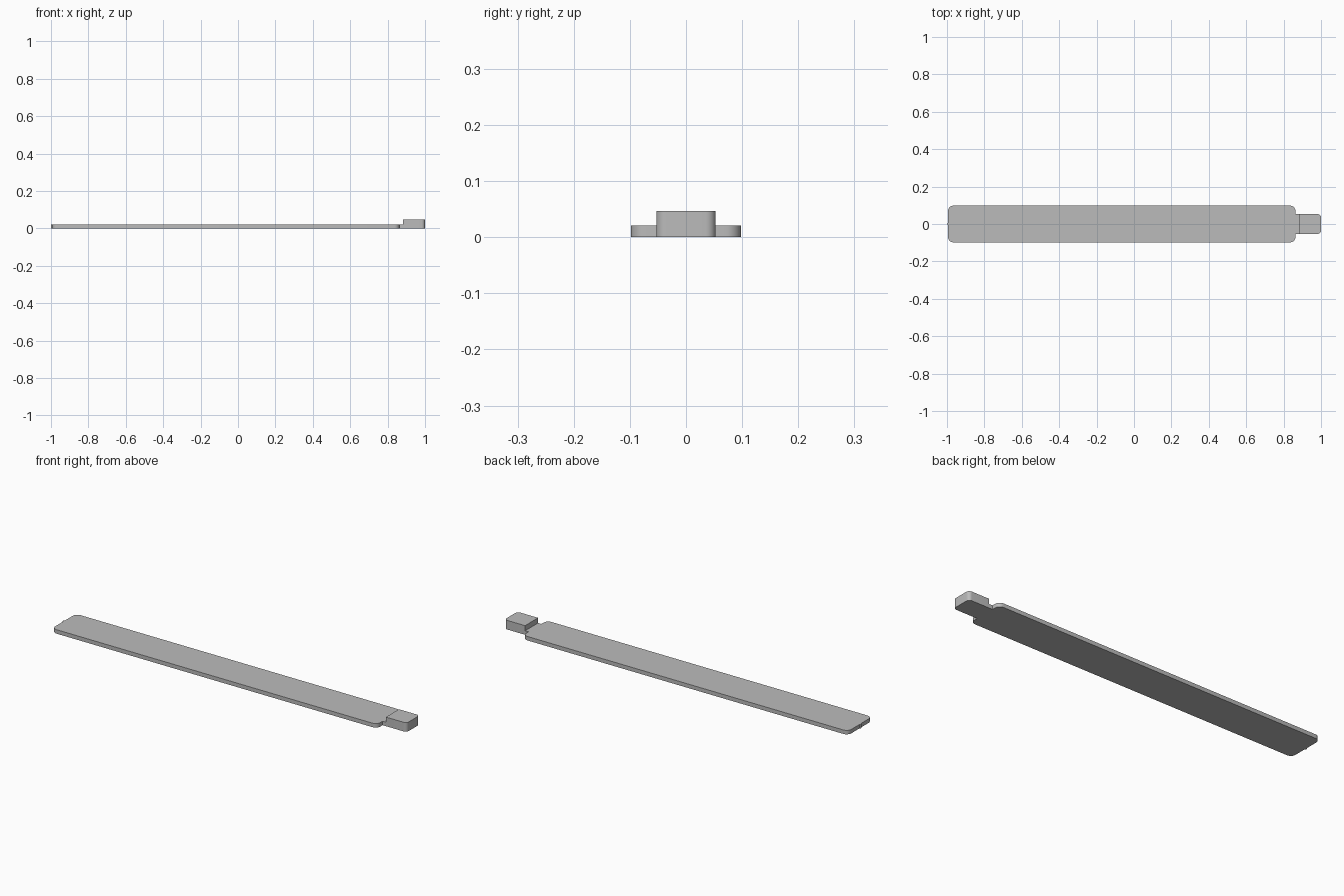
import bpy, bmesh, math

cube = bpy.data.objects.get("Cube")
if cube:
    bpy.data.objects.remove(cube, do_unlink=True)

grey = bpy.data.materials.new("light grey")
grey.use_nodes = True
colour = (0.5, 0.5, 0.5, 1)
grey.diffuse_color = colour
grey.node_tree.nodes["Principled BSDF"].inputs["Base Color"].default_value = colour


def arc(cx, cy, r, start, end, steps=8):
    """Points along an arc, angles in degrees."""
    angles = [math.radians(start + (end - start) * i / steps) for i in range(steps + 1)]
    return [(cx + r * math.cos(a), cy + r * math.sin(a)) for a in angles]


def slab(name, half, height):
    """Mirror a half outline (y > 0, right to left) across y = 0 and extrude it up."""
    outline = half + [(x, -y) for x, y in reversed(half) if y > 1e-6]
    bm = bmesh.new()
    base = bm.faces.new([bm.verts.new((x, y, 0)) for x, y in outline])
    up = bmesh.ops.extrude_face_region(bm, geom=[base], use_keep_orig=True)["geom"]
    bmesh.ops.translate(bm, vec=(0, 0, height),
                        verts=[g for g in up if isinstance(g, bmesh.types.BMVert)])
    bmesh.ops.recalc_face_normals(bm, faces=bm.faces)
    mesh = bpy.data.meshes.new(name)
    bm.to_mesh(mesh)
    bm.free()
    mesh.materials.append(grey)
    obj = bpy.data.objects.new(name, mesh)
    bpy.context.collection.objects.link(obj)
    bpy.ops.object.select_all(action="DESELECT")
    obj.select_set(True)
    bpy.context.view_layer.objects.active = obj
    bpy.ops.object.shade_smooth_by_angle(angle=math.radians(30))
    return obj


plate_end, tab_start, left_end = 0.863, 0.882, -0.994
half_width, tab_half, corner = 0.098, 0.053, 0.027

# Long flat blade with rounded corners, a neck and a tiny nub on the far end
blade = [(tab_start, tab_half), (plate_end, tab_half)]
blade += arc(plate_end - corner, half_width - corner, corner, 0, 90)
blade += arc(left_end + corner, half_width - corner, corner, 90, 180)
blade += arc(left_end, 0, 0.006, 90, 180, 5)
slab("blade", blade, 0.0205)

# Raised end block with rounded outer corners
block = arc(1 - 0.018, tab_half - 0.018, 0.018, 0, 90) + [(tab_start, tab_half)]
slab("end_block", block, 0.047)
